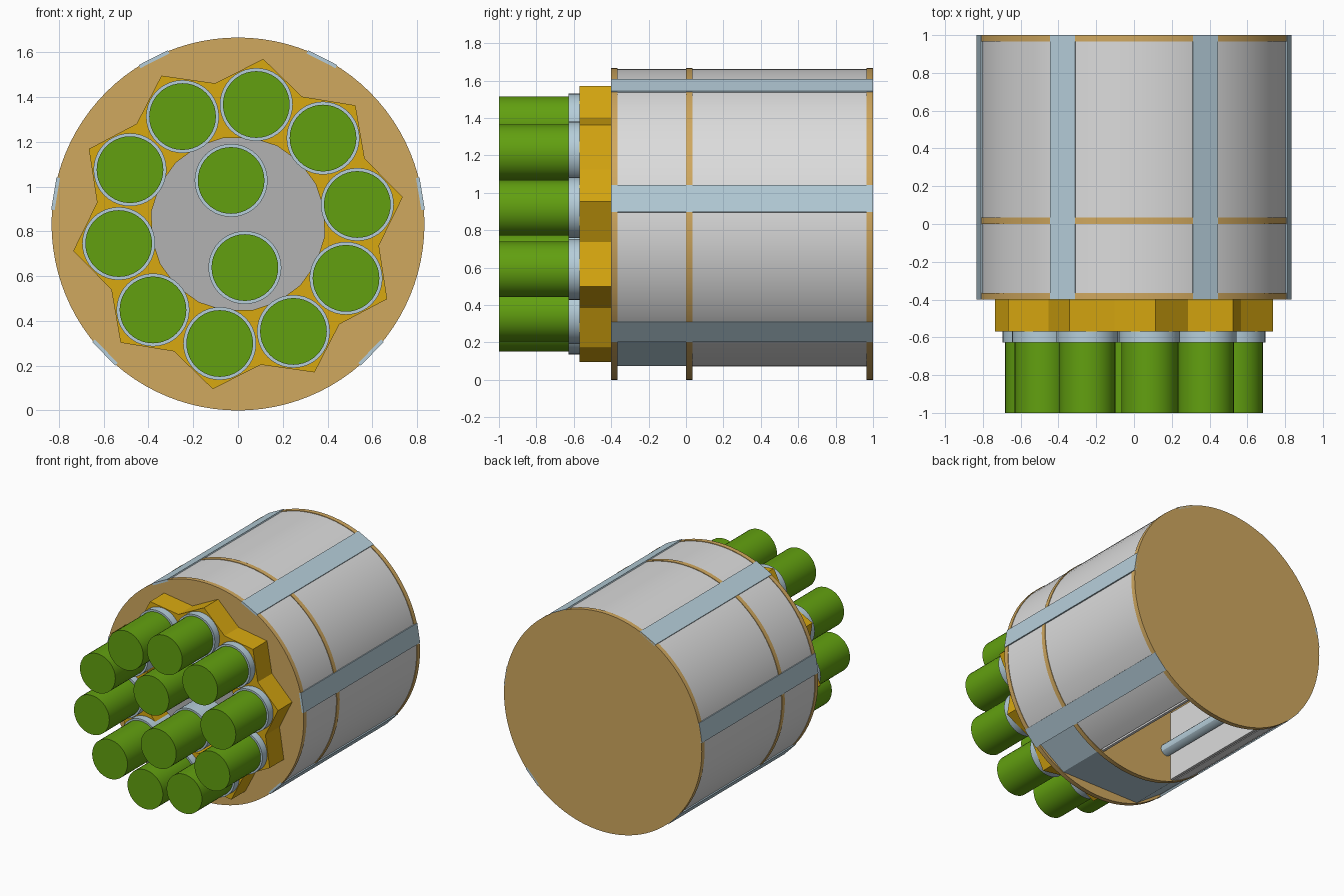
import bpy, bmesh
from math import sin, cos, radians

cube = bpy.data.objects.get("Cube")
if cube:
    bpy.data.objects.remove(cube, do_unlink=True)

R = 0.833          # drum radius and axis height
SKIN = 0.829       # skin radius


def material(name, hex_code):
    rgb = [int(hex_code[i:i + 2], 16) / 255 for i in (0, 2, 4)]
    lin = [c / 12.92 if c < 0.04045 else ((c + 0.055) / 1.055) ** 2.4 for c in rgb]
    mat = bpy.data.materials.new(name)
    mat.use_nodes = True
    mat.diffuse_color = (*lin, 1)
    mat.node_tree.nodes["Principled BSDF"].inputs["Base Color"].default_value = (*lin, 1)
    return mat


TAN = material("tan", "D0A85F")
SHELL = material("light_grey", "DCDCDC")
CORE = material("mid_grey", "B2B2B2")
BLUE = material("pale_blue", "B6CEDA")
GOLD = material("gold", "D8A810")
GREEN = material("green", "62A010")


def polar(r, deg):
    return (r * cos(radians(deg)), R + r * sin(radians(deg)))


def circle(r, n=64, centre=(0, R)):
    return [(centre[0] + r * cos(radians(360 * i / n)),
             centre[1] + r * sin(radians(360 * i / n))) for i in range(n)]


def arc(r, a0, a1, n=60):
    return [polar(r, a0 + (a1 - a0) * i / n) for i in range(n + 1)]


def extrude(name, outline, y0, y1, mat, hole=None, smooth=True):
    """Extrude an XZ outline along y, with an optional matching hole."""
    bm = bmesh.new()

    def loop(points, y):
        return [bm.verts.new((x, y, z)) for x, z in points]

    def skin(a, b):
        for i in range(len(a)):
            j = (i + 1) % len(a)
            bm.faces.new((a[i], a[j], b[j], b[i]))

    front, back = loop(outline, y0), loop(outline, y1)
    skin(front, back)
    if hole:
        hole_front, hole_back = loop(hole, y0), loop(hole, y1)
        skin(hole_front, hole_back)
        skin(front, hole_front)
        skin(back, hole_back)
    else:
        bm.faces.new(front)
        bm.faces.new(back)
    bmesh.ops.recalc_face_normals(bm, faces=bm.faces)
    mesh = bpy.data.meshes.new(name)
    bm.to_mesh(mesh)
    bm.free()
    mesh.materials.append(mat)
    obj = bpy.data.objects.new(name, mesh)
    bpy.context.collection.objects.link(obj)
    if smooth:
        bpy.ops.object.select_all(action='DESELECT')
        obj.select_set(True)
        bpy.context.view_layer.objects.active = obj
        bpy.ops.object.shade_smooth_by_angle(angle=radians(30))
    return obj


def plate(a0, a1):
    return arc(SKIN, a0, a1) + arc(SKIN - 0.012, a1, a0)


# Bulkhead discs
for label, y in (("front", -0.4), ("middle", 0.0), ("back", 0.965)):
    extrude(label + "_bulkhead", circle(R, 96), y, y + 0.035, TAN)

# Curved skin, open along the bottom of the rear bay
extrude("front_skin", plate(-44, 224), -0.365, 0.0, SHELL)
extrude("rear_skin", plate(-66.4, 246.4), 0.035, 0.965, SHELL)

# Flat-sided belly panel under the front bay
belly_angles = (-136, -113.6, -66.4, -44)
belly = [polar(SKIN, a) for a in belly_angles]
belly += [polar(SKIN - 0.02, a) for a in reversed(belly_angles)]
extrude("belly_panel", belly, -0.365, 0.0, BLUE, smooth=False)

# Straight stringers along the drum, mirrored left and right
for angle in (63, 9.4, -44):
    for side, a in (("left", angle), ("right", 180 - angle)):
        c, s = cos(radians(a)), sin(radians(a))
        corners = []
        for r, t in ((0.818, -0.073), (0.834, -0.073), (0.834, 0.073), (0.818, 0.073)):
            corners.append((r * c - t * s, R + r * s + t * c))
        extrude(f"{side}_stringer_{angle:.0f}", corners, -0.401, 1.0, BLUE, smooth=False)

# Bay walls and rails inside the open belly
for side, sx in (("left", 1), ("right", -1)):
    wall = [(sx * x, z) for x, z in ((0.3, 0.07), (0.32, 0.07), (0.32, 0.6), (0.3, 0.6))]
    extrude(side + "_bay_wall", wall, 0.035, 0.965, SHELL, smooth=False)
    extrude(side + "_bay_rail", circle(0.045, 12, (sx * 0.26, 0.29)), 0.035, 0.965, BLUE)

# Toothed gold collar around a grey core plate
TURN = 9.3
teeth = [polar(0.637 if i % 2 else 0.746, TURN + 18 * i) for i in range(20)]
bore = [polar(0.39, TURN + 18 * i) for i in range(20)]
extrude("toothed_collar", teeth, -0.57, -0.4, GOLD, hole=bore, smooth=False)
extrude("core_plate", circle(0.4), -0.41, -0.4, CORE)

# Tubes: ten around the collar and two in the middle
spots = [(0.54, TURN + 36 * i) for i in range(10)] + [(0.197, 99), (0.197, 279)]
for i, (r, a) in enumerate(spots, 1):
    centre = polar(r, a)
    extrude(f"tube_sleeve_{i}", circle(0.163, 40, centre), -0.628, -0.405, BLUE)
    extrude(f"tube_{i}", circle(0.149, 40, centre), -1.0, -0.6, GREEN)
